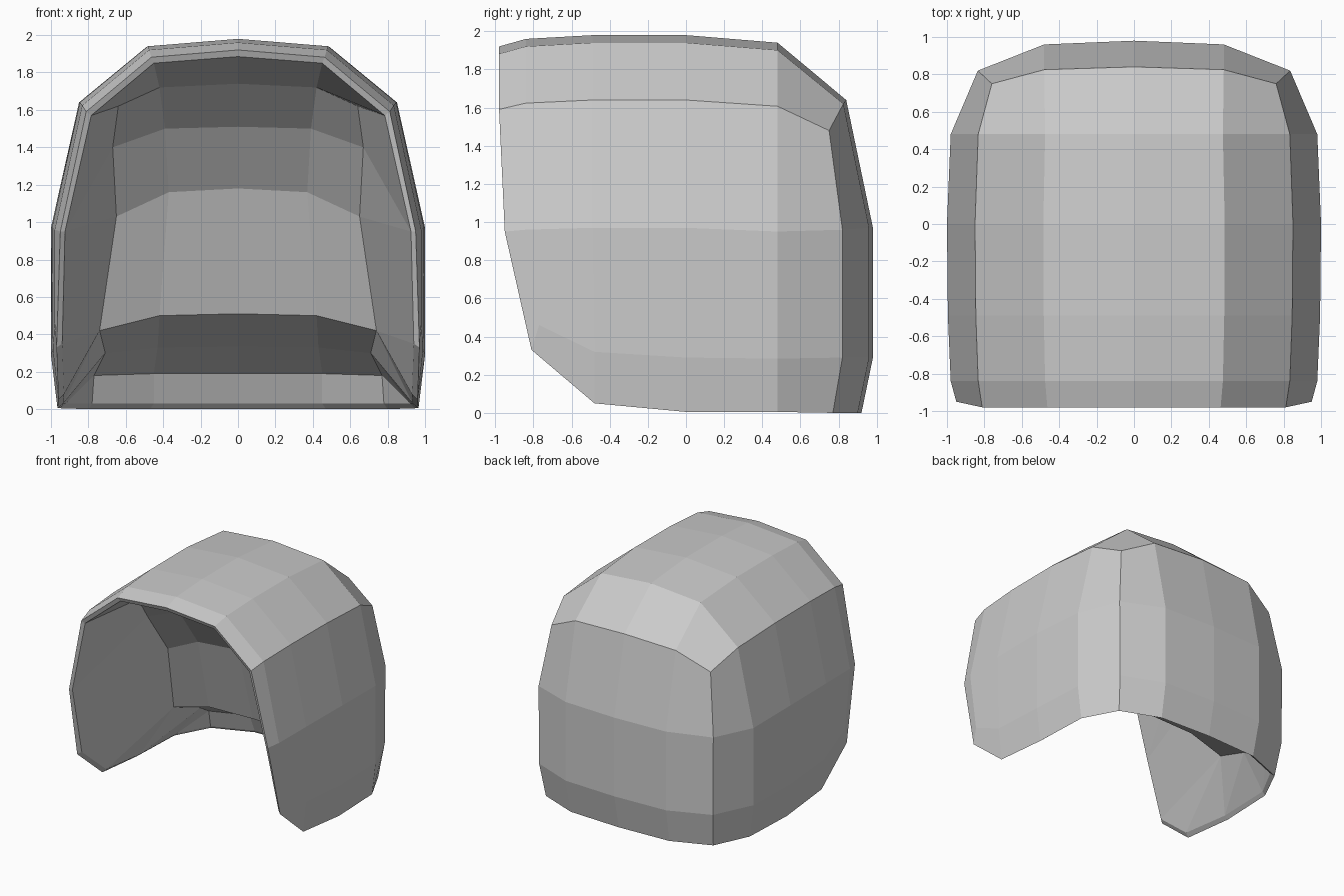
import bpy, bmesh

if "Cube" in bpy.data.objects:
    bpy.data.objects.remove(bpy.data.objects["Cube"])

bm = bmesh.new()


def add_face(points):
    # one face and its mirror image, skipping repeated corners
    pts = list(dict.fromkeys(points))
    if len(pts) > 2:
        bm.faces.new([bm.verts.new(p) for p in pts])
        bm.faces.new([bm.verts.new((-x, y, z)) for x, y, z in reversed(pts)])


def add_grid(rows):
    for a, b in zip(rows, rows[1:]):
        for i in range(len(a) - 1):
            add_face((a[i], a[i + 1], b[i + 1], b[i]))


# Half arch section, from bottom edge to the crown
PROFILE = [(.965, .005), (1.0, .29), (1.0, .97), (.85, 1.64), (.485, 1.94), (0, 1.98)]


def station(y, sx, sz):
    return [(x * sx, y, z * sz) for x, z in PROFILE]


arches = [station(-.98, .955, .97), station(-.84, .98, .99), station(-.49, .995, 1),
          station(0, 1, 1), station(.48, .98, .98)]

# Cut the lower front corner away on the cheek
arches[0][0] = arches[0][1] = arches[1][0] = (.97, -.81, .33)
arches[0][2] = (.95, -.95, .95)
arches[1][1] = (.98, -.77, .46)
arches[2][0] = (.96, -.48, .05)
arches[2][1] = (.99, -.48, .32)

# Rear crease shared by the sides, top and back panel
corner = [(.80, .77, 0), (.83, .82, .29), (.835, .82, .96),
          (.76, .75, 1.48), (.48, .825, 1.62), (0, .84, 1.64)]
arches.append(corner)
add_grid(arches)

# Outer back panel
back = [[corner[0], (.47, .90, 0), (0, .92, 0)],
        [corner[1], (.48, .96, .29), (0, .98, .29)],
        [corner[2], (.48, .96, .97), (0, .98, .97)],
        corner[3:]]
add_grid(back)

# Thick inner back panel: overhanging hollow, ledge, underside, bottom lip
inner_back = [[(.64, -.45, 1.62), (.42, -.50, 1.72), (0, -.52, 1.74)],
              [(.67, -.28, 1.40), (.39, -.25, 1.50), (0, -.25, 1.51)],
              [(.65, -.03, 1.03), (.37, -.02, 1.16), (0, 0, 1.18)],
              [(.74, .18, .42), (.42, .20, .50), (0, .20, .51)],
              [(.71, .50, .30), (.43, .55, .33), (0, .56, .335)],
              [(.77, .70, .18), (.45, .80, .19), (0, .82, .19)],
              [(.78, .74, .03), (.45, .87, .03), (0, .89, .03)]]
add_grid(inner_back)
top, upper, mid, ledge, under, lip, bottom = [r[0] for r in inner_back]

# Inner sides and ceiling, from the front rim to the hollow
rim = [(.94, -.79, .35), (.925, -.94, .95), (.785, -.965, 1.57),
       (.45, -.965, 1.85), (0, -.965, 1.885)]
add_grid([[rim[0], rim[1], rim[1]] + rim[2:],
          [ledge, mid, upper] + inner_back[0]])

# Inner cheek, from the lower edge up to the ledge
edge = [(.93, -.47, .08), (.935, 0, .03), (.92, .48, .03)]
for tri in ((rim[0], edge[0], ledge), (edge[0], edge[1], ledge),
            (edge[1], under, ledge), (edge[1], edge[2], under),
            (edge[2], lip, under), (edge[2], bottom, lip)):
    add_face(tri)

# Narrow rim joining outside and inside
outer_loop = arches[0][:0:-1] + [a[0] for a in arches[2:]] + back[0][1:]
inner_loop = rim[::-1] + edge + inner_back[-1]
add_grid([outer_loop, inner_loop])

bmesh.ops.remove_doubles(bm, verts=bm.verts, dist=.0005)
bmesh.ops.recalc_face_normals(bm, faces=bm.faces)
mesh = bpy.data.meshes.new("helmet_shell")
bm.to_mesh(mesh)
bm.free()
bpy.context.collection.objects.link(bpy.data.objects.new("helmet_shell", mesh))
